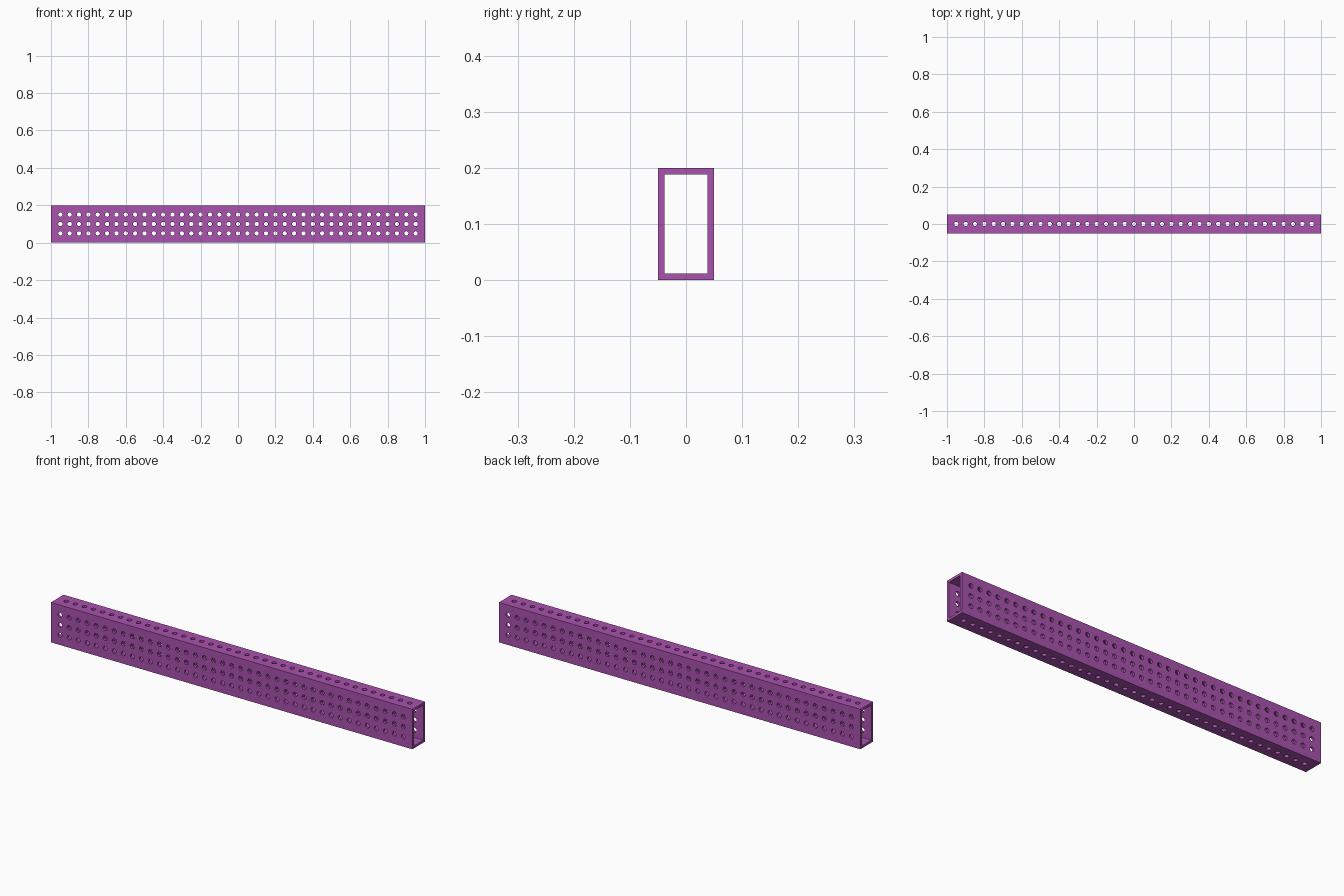
import bpy, bmesh
from mathutils import Matrix, Vector
from math import pi

if "Cube" in bpy.data.objects:
    bpy.data.objects.remove(bpy.data.objects["Cube"])

L, W, H, WALL = 2.0, 0.1, 0.2, 0.012
PITCH, COUNT, RADIUS, SIDES = 0.05, 39, 0.0115, 12

purple = bpy.data.materials.new("purple paint")
purple.diffuse_color = (0.40, 0.085, 0.42, 1)
purple.use_nodes = True
purple.node_tree.nodes["Principled BSDF"].inputs["Base Color"].default_value = purple.diffuse_color


def make_object(name, bm):
    bmesh.ops.recalc_face_normals(bm, faces=bm.faces)
    mesh = bpy.data.meshes.new(name)
    bm.to_mesh(mesh)
    bm.free()
    mesh.materials.append(purple)
    ob = bpy.data.objects.new(name, mesh)
    bpy.context.collection.objects.link(ob)
    return ob


def hole_cutter(name, points, rot, depth):
    bm = bmesh.new()
    for p in points:
        bmesh.ops.create_cone(bm, cap_ends=True, segments=SIDES, radius1=RADIUS,
                              radius2=RADIUS, depth=depth,
                              matrix=Matrix.Translation(p) @ rot)
    ob = make_object(name, bm)
    ob.hide_render = True
    return ob


# Hollow rectangular tube, open at both ends
def ring(bm, x, inset):
    y, z0, z1 = W / 2 - inset, inset, H - inset
    return [bm.verts.new((x, a, b)) for a, b in ((-y, z0), (y, z0), (y, z1), (-y, z1))]


bm = bmesh.new()
rings = [ring(bm, -L / 2, 0), ring(bm, L / 2, 0),
         ring(bm, L / 2, WALL), ring(bm, -L / 2, WALL)]
for k in range(4):
    a, b = rings[k], rings[(k + 1) % 4]
    for i in range(4):
        j = (i + 1) % 4
        bm.faces.new((a[i], a[j], b[j], b[i]))
beam = make_object("perforated_beam", bm)

# Three rows of holes through the sides, one row through top and bottom
xs = [(i - (COUNT - 1) / 2) * PITCH for i in range(COUNT)]
side = hole_cutter("side_hole_cutter",
                   [Vector((x, 0, z)) for x in xs for z in (0.05, 0.10, 0.15)],
                   Matrix.Rotation(pi / 2, 4, 'X'), W + 0.04)
top = hole_cutter("top_hole_cutter", [Vector((x, 0, H / 2)) for x in xs],
                  Matrix.Identity(4), H + 0.04)

bpy.context.view_layer.objects.active = beam
for cutter in (side, top):
    mod = beam.modifiers.new(cutter.name, 'BOOLEAN')
    mod.operation = 'DIFFERENCE'
    mod.solver = 'EXACT'
    mod.object = cutter
    bpy.ops.object.modifier_apply(modifier=mod.name)
    bpy.data.objects.remove(cutter)

# Smooth hole walls, crisp beam edges
bpy.ops.object.select_all(action='DESELECT')
beam.select_set(True)
bpy.ops.object.shade_smooth_by_angle(angle=pi / 5)
